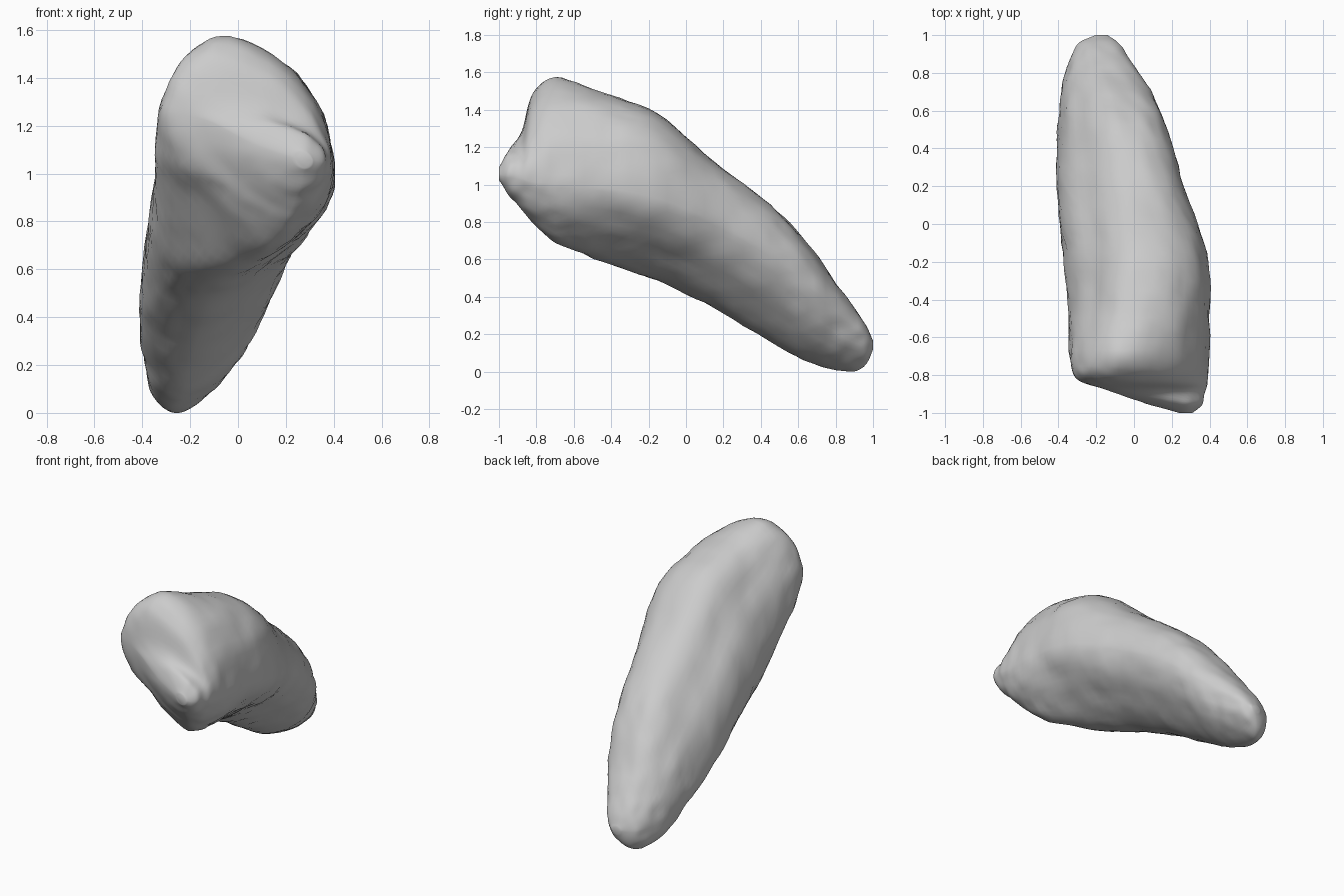
import bpy, bmesh, math
from mathutils import Vector, noise

if "Cube" in bpy.data.objects:
    bpy.data.objects.remove(bpy.data.objects["Cube"])

# Sections along the length:
# y, left x, left z, right x, right z, top x, top z, bottom x, bottom z
SECTIONS = [
    (-1.00, 0.24, 1.07, 0.31, 1.06, 0.27, 1.10, 0.28, 1.03),
    (-0.95, 0.06, 1.13, 0.36, 1.05, 0.20, 1.19, 0.26, 0.95),
    (-0.88, -0.14, 1.23, 0.38, 1.04, -0.02, 1.29, 0.23, 0.87),
    (-0.82, -0.30, 1.24, 0.39, 1.02, -0.08, 1.49, 0.19, 0.80),
    (-0.70, -0.34, 1.14, 0.40, 1.01, -0.07, 1.575, 0.11, 0.70),
    (-0.45, -0.35, 0.93, 0.405, 0.99, -0.02, 1.50, -0.04, 0.59),
    (-0.15, -0.375, 0.74, 0.385, 0.93, 0.02, 1.38, -0.13, 0.49),
    (0.15, -0.41, 0.53, 0.28, 0.81, 0.00, 1.13, -0.18, 0.345),
    (0.45, -0.405, 0.34, 0.19, 0.64, -0.05, 0.90, -0.23, 0.17),
    (0.65, -0.39, 0.24, 0.12, 0.48, -0.10, 0.69, -0.25, 0.06),
    (0.83, -0.355, 0.17, 0.01, 0.31, -0.16, 0.44, -0.26, 0.01),
    (0.95, -0.30, 0.15, -0.07, 0.21, -0.18, 0.28, -0.22, 0.03),
    (1.00, -0.20, 0.15, -0.14, 0.15, -0.17, 0.17, -0.17, 0.13),
]
STEPS, SIDES = 6, 64


def spline(a, b, c, d, t):
    return tuple(0.5 * (2 * q + (r - p) * t + (2 * p - 5 * q + 4 * r - s) * t * t
                        + (3 * q - p - 3 * r + s) * t ** 3)
                 for p, q, r, s in zip(a, b, c, d))


def bump(v, centre, width):
    return math.exp(-((v - centre) / width) ** 2)


def ring(sec):
    y, xl, zl, xr, zr, xt, zt, xb, zb = sec
    front = min(1, max(0, (-0.35 - y) / 0.35))
    # fullness of each quarter: above 1 is flatter, below 1 is boxier
    full = {(1, 1): 0.86 + 0.22 * front, (0, 1): 1.15 - 0.1 * front,
            (0, 0): 0.88 + 0.3 * front, (1, 0): 1.28 - 0.13 * front}
    mid = Vector(((xl + xr) / 2, y, (zt + zb) / 2))
    pts = []
    for i in range(SIDES):
        a = 2 * math.pi * i / SIDES
        c, s = math.cos(a), math.sin(a)
        px, pz = (xr, zr) if c >= 0 else (xl, zl)
        qx, qz = (xt, zt) if s >= 0 else (xb, zb)
        # quarter curve from the side point to the top or bottom point
        e = full[(int(c >= 0), int(s >= 0))]
        p = Vector((qx + (px - qx) * abs(c) ** e, y, pz + (qz - pz) * abs(s) ** e))
        # long groove on the upper left, hollow on the front underside,
        # crease under the right flank
        dent = 0.09 * bump(a, 2.3, 0.22) * bump(y, 0.05, 0.55)
        dent += 0.16 * bump(a, 4.0, 0.4) * bump(y, -0.70, 0.2)
        dent += 0.08 * bump(a, 5.45, 0.35) * bump(y, 0.05, 0.55)
        p = p.lerp(mid, dent)
        # gentle lumps
        n = noise.noise(p * 6) * 0.010 + noise.noise(p * 14) * 0.008
        pts.append(p + (p - mid).normalized() * n)
    return pts


# Loft the body
rows = []
last = len(SECTIONS) - 1
for k in range(last):
    quad = [SECTIONS[min(max(k + o, 0), last)] for o in (-1, 0, 1, 2)]
    rows += [spline(*quad, j / STEPS) for j in range(STEPS)]
rows.append(SECTIONS[-1])

bm = bmesh.new()
loops = [[bm.verts.new(p) for p in ring(r)] for r in rows]
for a, b in zip(loops, loops[1:]):
    for i in range(SIDES):
        j = (i + 1) % SIDES
        bm.faces.new((a[i], a[j], b[j], b[i]))
bm.faces.new(loops[0])
bm.faces.new(loops[-1])
bmesh.ops.recalc_face_normals(bm, faces=bm.faces)
low = min(v.co.z for v in bm.verts)
for v in bm.verts:
    v.co.z -= low

mesh = bpy.data.meshes.new("rock_body")
bm.to_mesh(mesh)
bm.free()
body = bpy.data.objects.new("rock_body", mesh)
bpy.context.collection.objects.link(body)
for f in mesh.polygons:
    f.use_smooth = True
